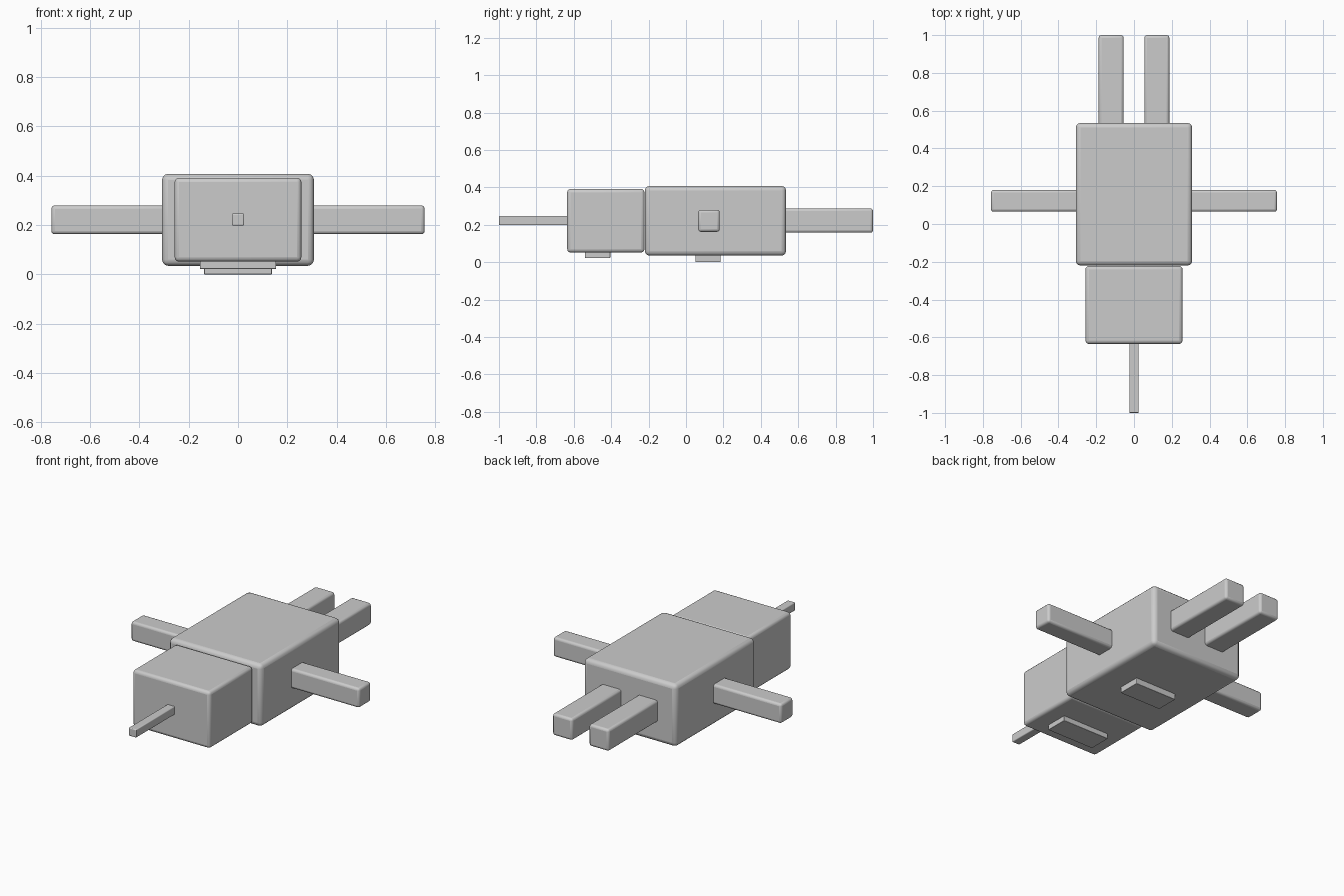
import bpy

if "Cube" in bpy.data.objects:
    bpy.data.objects.remove(bpy.data.objects["Cube"])


def rounded_box(name, lo, hi, radius, segments=3):
    """Box between two corners with rounded edges."""
    bpy.ops.mesh.primitive_cube_add(size=1)
    ob = bpy.context.object
    ob.name = name
    for v in ob.data.vertices:
        for i in range(3):
            v.co[i] = hi[i] if v.co[i] > 0 else lo[i]
    if radius:
        bev = ob.modifiers.new("rounded_edges", 'BEVEL')
        bev.width = radius
        bev.segments = segments
        bpy.ops.object.shade_smooth_by_angle()
    return ob


# Torso and head
rounded_box("torso", (-0.308, -0.22, 0.035), (0.308, 0.535, 0.408), 0.025)
rounded_box("head", (-0.257, -0.635, 0.052), (0.257, -0.222, 0.392), 0.018)

# Antenna on top of the head
rounded_box("antenna", (-0.025, -1.0, 0.198), (0.025, -0.62, 0.247), 0.005)

# Face and chest plates on the underside
rounded_box("face_plate", (-0.155, -0.54, 0.022), (0.155, -0.405, 0.07), 0.003)
rounded_box("chest_plate", (-0.137, 0.05, 0.0), (0.137, 0.185, 0.06), 0.003)

# Arms and legs, one pair each
for side, s in (("left", -1), ("right", 1)):
    ax = sorted((s * 0.28, s * 0.757))
    rounded_box(side + "_arm", (ax[0], 0.065, 0.163), (ax[1], 0.18, 0.28), 0.014)
    lx = sorted((s * 0.055, s * 0.187))
    rounded_box(side + "_leg", (lx[0], 0.5, 0.158), (lx[1], 1.0, 0.288), 0.014)
